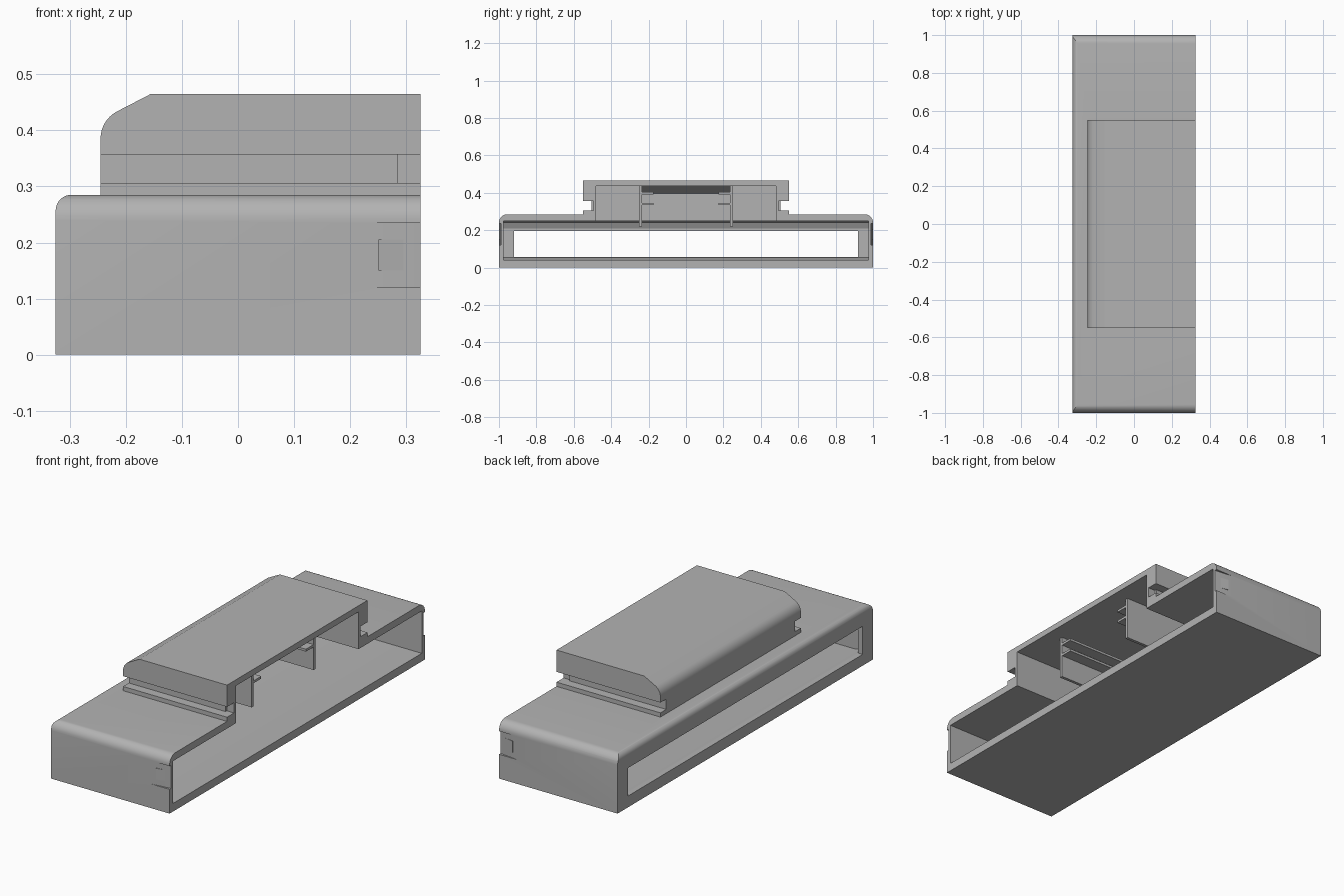
import bpy
import bmesh
from math import sin, cos, pi, radians

if "Cube" in bpy.data.objects:
    bpy.data.objects.remove(bpy.data.objects["Cube"])

grey = bpy.data.materials.new("light grey plastic")
grey.use_nodes = True
grey.diffuse_color = (0.45, 0.45, 0.45, 1)
grey.node_tree.nodes["Principled BSDF"].inputs["Base Color"].default_value = (0.45, 0.45, 0.45, 1)


def prism(name, profile, lo, hi, axis):
    """Extrude a closed 2D profile along the x, y or z axis."""
    place = {"x": lambda a, b, t: (t, a, b),
             "y": lambda a, b, t: (a, t, b),
             "z": lambda a, b, t: (a, b, t)}[axis]
    bm = bmesh.new()
    rings = [[bm.verts.new(place(a, b, t)) for a, b in profile] for t in (lo, hi)]
    n = len(profile)
    bm.faces.new(rings[0])
    bm.faces.new(rings[1])
    for i in range(n):
        j = (i + 1) % n
        bm.faces.new((rings[0][i], rings[0][j], rings[1][j], rings[1][i]))
    bmesh.ops.recalc_face_normals(bm, faces=bm.faces)
    mesh = bpy.data.meshes.new(name)
    bm.to_mesh(mesh)
    bm.free()
    mesh.materials.append(grey)
    obj = bpy.data.objects.new(name, mesh)
    bpy.context.collection.objects.link(obj)
    return obj


def box(name, x, y, z):
    return prism(name, [(x[0], z[0]), (x[1], z[0]), (x[1], z[1]), (x[0], z[1])], y[0], y[1], "y")


def arc(cx, cz, r, start, end, steps=8):
    return [(cx + r * cos(radians(start + (end - start) * i / steps)),
             cz + r * sin(radians(start + (end - start) * i / steps))) for i in range(steps + 1)]


def combine(target, other, operation):
    mod = target.modifiers.new(operation.lower(), "BOOLEAN")
    mod.operation = operation
    mod.solver = "EXACT"
    mod.object = other
    bpy.context.view_layer.objects.active = target
    bpy.ops.object.modifier_apply(modifier=mod.name)
    bpy.data.objects.remove(other)


def span(side, a, b):
    return sorted((side * a, side * b))


# Long housing with rounded top edges
R, R2, TOP = 0.045, 0.028, 0.285
shell = prism("housing", [(-1, 0), (1, 0)] + arc(1 - R, TOP - R, R, 0, 90)
              + arc(R - 1, TOP - R, R, 90, 180), -0.325, 0.325, "x")
rounding = prism("rounding", [(-0.325, -0.1), (0.4, -0.1), (0.4, TOP)]
                 + arc(R2 - 0.325, TOP - R2, R2, 90, 180), -1.1, 1.1, "y")
combine(shell, rounding, "INTERSECT")

# Raised cover with a sloped back edge
cover = prism("cover", [(-0.245, 0.25), (0.325, 0.25), (0.325, 0.465), (-0.155, 0.465)]
              + arc(-0.19, 0.385, 0.055, 120, 180), -0.55, 0.55, "y")
for s in (-1, 1):
    combine(cover, box("groove", (-0.4, 0.4), span(s, 0.505, 0.7), (0.306, 0.357)), "DIFFERENCE")
    combine(cover, box("groove_end", (0.285, 0.4), span(s, 0.495, 0.7), (0.306, 0.357)), "DIFFERENCE")
combine(shell, cover, "UNION")

# Hollow interior, open on one long side
cavity = prism("cavity", [(0.4, 0.04), (0.4, 0.25), (-0.26, 0.25), (-0.285, 0.24), (-0.3, 0.21),
                          (-0.3, 0.055), (-0.24, 0.04)], -0.975, 0.975, "y")
combine(shell, cavity, "DIFFERENCE")
combine(shell, box("window", (-0.4, -0.2), (-0.92, 0.92), (0.056, 0.195)), "DIFFERENCE")

# Hollow of the raised cover: deep middle bay and two shallower side bays
bay = prism("middle_bay", [(-0.215, 0.22), (0.4, 0.22), (0.4, 0.435), (-0.15, 0.435), (-0.215, 0.395)],
            -0.245, 0.245, "y")
combine(shell, bay, "DIFFERENCE")
for s in (-1, 1):
    combine(shell, box("side_bay", (-0.15, 0.4), span(s, 0.24, 0.48), (0.22, 0.435)), "DIFFERENCE")

# Snap catches at both ends: sloped recess with a small raised block
for s in (-1, 1):
    recess = prism("catch_recess", [(0.225, s), (0.225, s * 1.05), (0.4, s * 1.05), (0.4, s * 0.979)],
                   0.12, 0.235, "z")
    combine(shell, recess, "DIFFERENCE")
    side = "back" if s > 0 else "front"
    prism(side + "_catch", [(0.25, s * 0.98), (0.295, s * 0.98), (0.295, s * 0.992), (0.25, s)],
          0.15, 0.205, "z")

    # Hanging guide plate with two rails facing the middle
    box(side + "_guide_plate", (-0.2, 0.25), span(s, 0.235, 0.25), (0.22, 0.438))
    for label, z in (("upper", 0.398), ("lower", 0.34)):
        box(f"{side}_{label}_rail", (-0.2, 0.25), span(s, 0.175, 0.24), (z - 0.006, z + 0.006))

# Smooth the rounded edges, keep the rest crisp
bpy.ops.object.select_all(action="DESELECT")
shell.select_set(True)
bpy.context.view_layer.objects.active = shell
bpy.ops.object.shade_smooth_by_angle(angle=pi / 9)
